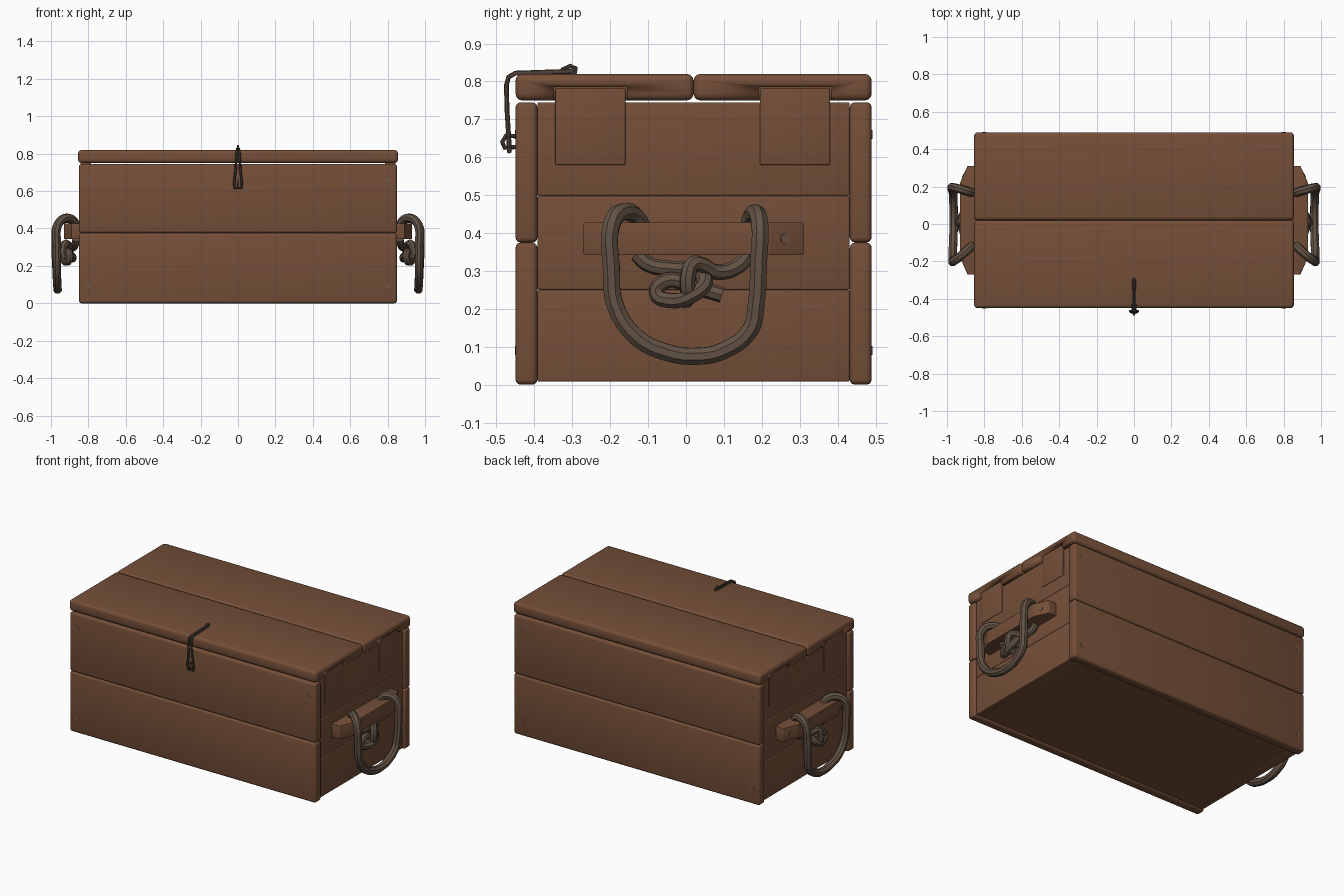
import bpy, bmesh, math
from mathutils import Vector

if "Cube" in bpy.data.objects:
    bpy.data.objects.remove(bpy.data.objects["Cube"])


def material(name, rgb):
    m = bpy.data.materials.new(name)
    m.diffuse_color = (*rgb, 1)
    m.use_nodes = True
    m.node_tree.nodes["Principled BSDF"].inputs["Base Color"].default_value = m.diffuse_color
    return m


WOOD = material("brown wood", (0.178, 0.078, 0.040))
ROPE = material("grey brown rope", (0.125, 0.085, 0.060))
METAL = material("dark metal", (0.085, 0.060, 0.045))
NAIL = material("dull nail", (0.165, 0.100, 0.070))


def finish(ob, mat):
    ob.data.materials.clear()
    ob.data.materials.append(mat)
    bpy.ops.object.select_all(action='DESELECT')
    ob.select_set(True)
    bpy.context.view_layer.objects.active = ob
    bpy.ops.object.shade_smooth_by_angle(angle=math.radians(40))
    return ob


def prism(name, outline, z0, z1, bevel=0.012, mat=WOOD):
    """Extrude an xy outline from z0 to z1, with rounded edges."""
    bm = bmesh.new()
    face = bm.faces.new([bm.verts.new((x, y, z0)) for x, y in outline])
    ext = bmesh.ops.extrude_face_region(bm, geom=[face])["geom"]
    for v in ext:
        if isinstance(v, bmesh.types.BMVert):
            v.co.z = z1
    bmesh.ops.recalc_face_normals(bm, faces=bm.faces)
    if bevel:
        bmesh.ops.bevel(bm, geom=bm.edges[:], offset=bevel, segments=3,
                        profile=0.5, affect='EDGES')
    me = bpy.data.meshes.new(name)
    bm.to_mesh(me)
    bm.free()
    ob = bpy.data.objects.new(name, me)
    bpy.context.collection.objects.link(ob)
    return finish(ob, mat)


def box(name, x, y, z, bevel=0.012, mat=WOOD):
    return prism(name, [(x[0], y[0]), (x[1], y[0]), (x[1], y[1]), (x[0], y[1])],
                 z[0], z[1], bevel, mat)


def tube(name, pts, r, mat, smooth=True, cyclic=False):
    """Eight sided rope or rod through the points."""
    cu = bpy.data.curves.new(name, 'CURVE')
    cu.dimensions = '3D'
    cu.bevel_depth, cu.bevel_resolution = r, 2
    cu.use_fill_caps = True
    sp = cu.splines.new('BEZIER' if smooth else 'POLY')
    sp.use_cyclic_u = cyclic
    if smooth:
        sp.resolution_u = 4
        sp.bezier_points.add(len(pts) - 1)
        for p, co in zip(sp.bezier_points, pts):
            p.co = co
            p.handle_left_type = p.handle_right_type = 'AUTO'
    else:
        sp.points.add(len(pts) - 1)
        for p, co in zip(sp.points, pts):
            p.co = (*co, 1)
    ob = bpy.data.objects.new(name, cu)
    bpy.context.collection.objects.link(ob)
    bpy.ops.object.select_all(action='DESELECT')
    ob.select_set(True)
    bpy.context.view_layer.objects.active = ob
    bpy.ops.object.convert(target='MESH')
    return finish(bpy.context.object, mat)


def disc(name, loc, normal, r=0.012):
    bpy.ops.mesh.primitive_cylinder_add(vertices=8, radius=r, depth=0.004, location=loc)
    ob = bpy.context.object
    ob.name = name
    ob.rotation_euler = Vector(normal).to_track_quat('Z', 'Y').to_euler()
    return finish(ob, NAIL)


# Front and back planks
for label, y in (("front", (-0.45, -0.392)), ("back", (0.432, 0.49))):
    box(label + "_lower_plank", (-0.85, 0.85), y, (0.0, 0.375), 0.014)
    box(label + "_upper_plank", (-0.85, 0.85), y, (0.375, 0.745), 0.014)

# Floor
box("floor", (-0.83, 0.83), (-0.395, 0.435), (0.012, 0.06), 0)

# Lid of two boards, notched at the ends for the side tabs
TABS = ((-0.345, -0.16), (0.195, 0.38))
for label, y, tab in (("front", (-0.45, 0.02), TABS[0]), ("back", (0.02, 0.49), TABS[1])):
    lid = box(label + "_lid_board", (-0.855, 0.855), y, (0.75, 0.82), 0.018)
    for s in (-1, 1):
        cut = box("notch_cutter", sorted((s * 0.78, s * 0.9)),
                  (tab[0] - 0.004, tab[1] + 0.004), (0.7, 0.786), 0)
        mod = lid.modifiers.new("notch", 'BOOLEAN')
        mod.operation, mod.object, mod.solver = 'DIFFERENCE', cut, 'EXACT'
        bpy.context.view_layer.objects.active = lid
        bpy.ops.object.modifier_apply(modifier=mod.name)
        bpy.data.objects.remove(cut)

for s, side in ((-1, "left"), (1, "right")):
    # End planks and the tabs that reach into the lid
    for i, z in enumerate(((0.008, 0.25), (0.25, 0.498), (0.498, 0.745))):
        box(f"{side}_end_plank_{i + 1}", sorted((s * 0.78, s * 0.838)),
            (-0.392, 0.432), z, 0.005)
    for t in TABS:
        box(side + "_lid_tab", sorted((s * 0.785, s * 0.842)), t, (0.58, 0.782), 0.004)

    # Tapered cleat holding the rope
    prism(side + "_cleat", [(s * x, y) for x, y in (
        (0.83, -0.27), (0.89, -0.27), (0.93, -0.18), (0.93, 0.22), (0.89, 0.31), (0.83, 0.31))],
        0.343, 0.428, 0.003)
    disc(side + "_cleat_nail", (s * 0.912, 0.262, 0.385), (s * 0.9, 0.4, 0), 0.014)

    # Rope handle
    handle = [(0.865, -0.11, 0.36), (0.875, -0.125, 0.435), (0.925, -0.17, 0.455),
              (0.962, -0.197, 0.42), (0.968, -0.197, 0.31), (0.968, -0.187, 0.21),
              (0.968, -0.13, 0.125), (0.965, -0.05, 0.085), (0.965, 0.03, 0.075),
              (0.965, 0.10, 0.09), (0.968, 0.17, 0.145), (0.972, 0.185, 0.21),
              (0.975, 0.192, 0.33), (0.965, 0.195, 0.42), (0.925, 0.185, 0.452),
              (0.875, 0.17, 0.435), (0.865, 0.165, 0.36)]
    tube(side + "_rope_handle", [(s * x, y, z) for x, y, z in handle], 0.024, ROPE)

    # Knot under the cleat
    knot = [(0.865, -0.13, 0.345), (0.87, -0.10, 0.318), (0.88, -0.03, 0.305),
            (0.885, 0.03, 0.30), (0.91, 0.05, 0.27), (0.93, 0.015, 0.235),
            (0.915, -0.04, 0.222), (0.90, -0.078, 0.242), (0.905, -0.05, 0.275),
            (0.90, 0.01, 0.262), (0.885, 0.05, 0.25), (0.885, 0.095, 0.237)]
    tube(side + "_knot", [(s * x, y, z) for x, y, z in knot], 0.021, ROPE)
    strand = [(0.865, 0.165, 0.345), (0.87, 0.14, 0.315), (0.89, 0.08, 0.297),
              (0.91, 0.045, 0.315), (0.925, 0.018, 0.318), (0.935, 0.005, 0.285),
              (0.925, 0.005, 0.24), (0.89, 0.0, 0.22)]
    tube(side + "_knot_strand", [(s * x, y, z) for x, y, z in strand], 0.021, ROPE)

# Wire hook over the lid edge: a closed loop bent down the front
half = [(0.005, -0.30, 0.827), (0.006, -0.45, 0.822), (0.008, -0.468, 0.812),
        (0.009, -0.474, 0.79), (0.012, -0.472, 0.72), (0.021, -0.467, 0.64),
        (0.018, -0.466, 0.615)]
tube("latch_hook", half + [(-x, y, z) for x, y, z in reversed(half)], 0.0065, METAL,
     smooth=False, cyclic=True)
# Staples that hold the hook
tube("lid_staple", [(0, -0.33, 0.81), (0, -0.325, 0.832), (0, -0.305, 0.841),
                    (0, -0.291, 0.835), (0, -0.296, 0.81)], 0.006, METAL, False)
tube("front_staple", [(0, -0.44, 0.655), (0, -0.475, 0.657), (0, -0.485, 0.64),
                      (0, -0.478, 0.625), (0, -0.44, 0.628)], 0.006, METAL, False)

# Nail heads on the front and back
for x in (-0.8, 0.8):
    for z in (0.09, 0.66):
        disc("front_nail", (x, -0.4495, z), (0, -1, 0))
        disc("back_nail", (x, 0.4895, z), (0, 1, 0))
